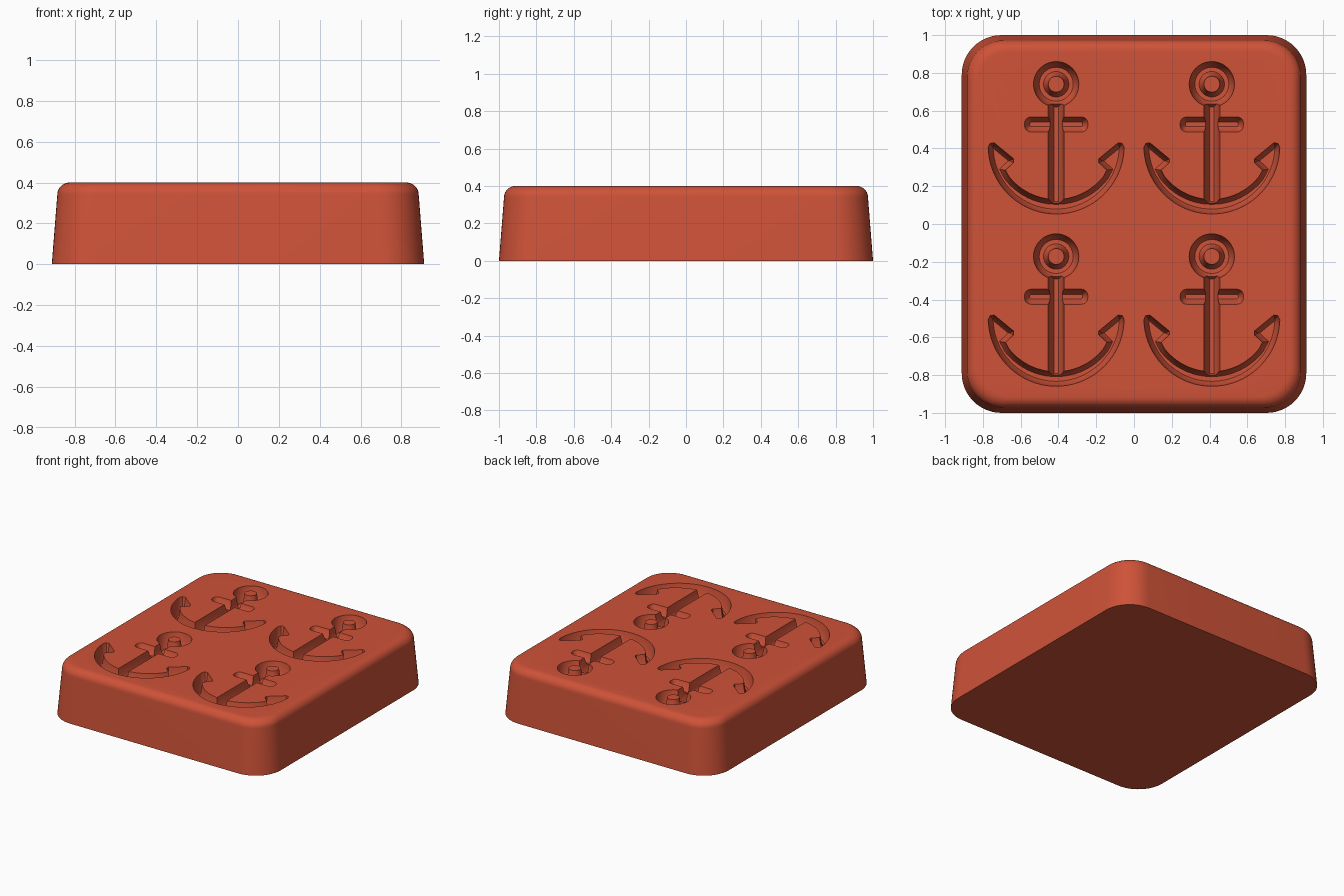
import bpy, bmesh
from math import sin, cos, radians, pi
from mathutils import Vector

if "Cube" in bpy.data.objects:
    bpy.data.objects.remove(bpy.data.objects["Cube"])

TOP = 0.4
CENTRES = [(x, y) for x in (-0.412, 0.412) for y in (0, -0.912)]

red = bpy.data.materials.new("coral_red")
red.use_nodes = True
colour = (0.62, 0.085, 0.04, 1)
red.diffuse_color = colour
red.node_tree.nodes["Principled BSDF"].inputs["Base Color"].default_value = colour


def arc(cx, cy, r, a0, a1, n):
    angles = [radians(a0 + (a1 - a0) * i / n) for i in range(n + 1)]
    return [Vector((cx + r * cos(a), cy + r * sin(a))) for a in angles]


def rounded_rect(hx, hy, r, n):
    pts = []
    for i, (sx, sy) in enumerate([(1, 1), (-1, 1), (-1, -1), (1, -1)]):
        pts += arc(sx * (hx - r), sy * (hy - r), r, 90 * i, 90 * i + 90, n)
    return pts


def inset(pts, d):
    """Move a counter-clockwise outline inwards with mitred corners."""
    out = []
    for i, p in enumerate(pts):
        a = (p - pts[i - 1]).normalized()
        b = (pts[(i + 1) % len(pts)] - p).normalized()
        na, nb = Vector((-a.y, a.x)), Vector((-b.y, b.x))
        out.append(p + (na + nb) * d / max(1 + na.dot(nb), 0.5))
    return out


def loft(bm, rings, closed=False):
    """Skin a stack of equal rings; cap the ends unless the stack loops."""
    loops = [[bm.verts.new(p) for p in ring] for ring in rings]
    pairs = list(zip(loops, loops[1:])) + ([(loops[-1], loops[0])] if closed else [])
    for lo, hi in pairs:
        for i in range(len(lo)):
            bm.faces.new((lo[i - 1], lo[i], hi[i], hi[i - 1]))
    if not closed:
        bm.faces.new(loops[0][::-1])
        bm.faces.new(loops[-1])


def finish(bm, name):
    bmesh.ops.recalc_face_normals(bm, faces=bm.faces[:])
    mesh = bpy.data.meshes.new(name)
    bm.to_mesh(mesh)
    bm.free()
    mesh.materials.append(red)
    obj = bpy.data.objects.new(name, mesh)
    bpy.context.collection.objects.link(obj)
    return obj


def outline_cutter(name, pts, steps):
    """Tapered recess, steps are (depth, inset), repeated in every cavity."""
    bm = bmesh.new()
    for cx, cy in CENTRES:
        loft(bm, [[(p.x + cx, p.y + cy, TOP - z) for p in inset(pts, d)] for z, d in steps])
    return finish(bm, name)


# Block with drafted sides and a rounded top edge
bm = bmesh.new()
sections = [(0, 0), (0.34, 0.027)]
sections += [(0.34 + 0.06 * sin(a), 0.027 + 0.06 * (1 - cos(a)))
             for a in [pi / 2 * i / 8 for i in range(1, 9)]]
loft(bm, [[(p.x, p.y, z) for p in rounded_rect(0.912 - d, 1 - d, 0.21 - d * 0.5, 12)]
          for z, d in sections])
block = finish(bm, "mould_block")

# Shank and stock recesses
deep = [(-0.05, 0), (0, 0), (0.07, 0.011), (0.1, 0.03)]
shank_pts = [Vector(p) for p in [(-0.042, 0.09), (0.042, 0.09), (0.042, 0.65), (-0.042, 0.65)]]
shank = outline_cutter("shank_cutter", shank_pts, deep)
stock_pts = [p + Vector((0, 0.527)) for p in rounded_rect(0.168, 0.04, 0.034, 4)]
stock = outline_cutter("stock_cutter", stock_pts,
                       [(-0.05, 0), (0, 0), (0.035, 0.011), (0.061, 0.028)])

# Curved arms with barbed flukes
fluke = [Vector(p) for p in [(0.36, 0.405), (0.35, 0.427), (0.328, 0.43), (0.225, 0.345),
                             (0.225, 0.325), (0.268, 0.285)]]
arms_pts = arc(0, 0.413, 0.36, 186, 354, 36) + fluke
arms_pts += arc(0, 0.448, 0.318, -38, -142, 24)
arms_pts += [Vector((-p.x, p.y)) for p in reversed(fluke)]
arms = outline_cutter("arms_cutter", arms_pts,
                      [(-0.05, 0), (0, 0), (0.07, 0.01), (0.102, 0.026)])

# Ring recess around a central post
bm = bmesh.new()
profile = [(0.12, -0.05), (0.12, 0), (0.11, 0.07), (0.09, 0.103),
           (0.067, 0.103), (0.052, 0.07), (0.042, 0), (0.042, -0.05)]
for cx, cy in CENTRES:
    loft(bm, [[(cx + r * cos(a), cy + 0.74 + r * sin(a), TOP - z) for r, z in profile]
              for a in [2 * pi * i / 40 for i in range(40)]], closed=True)
ring = finish(bm, "ring_cutter")

# The shank stops inside the ring band, so the post stays whole
for cutter in (ring, arms, shank, stock):
    cutter.hide_render = True
    cutter.hide_viewport = True
    cutter.display_type = "WIRE"
    mod = block.modifiers.new(cutter.name, "BOOLEAN")
    mod.operation = "DIFFERENCE"
    mod.solver = "EXACT"
    mod.object = cutter

# Bake the cuts, drop the cutters, then shade
bpy.context.view_layer.update()
depsgraph = bpy.context.evaluated_depsgraph_get()
carved = bpy.data.meshes.new_from_object(block.evaluated_get(depsgraph))
block.modifiers.clear()
block.data = carved
for cutter in (ring, arms, shank, stock):
    bpy.data.objects.remove(cutter)
bpy.ops.object.select_all(action="DESELECT")
block.select_set(True)
bpy.context.view_layer.objects.active = block
bpy.ops.object.shade_smooth_by_angle(angle=radians(30))
